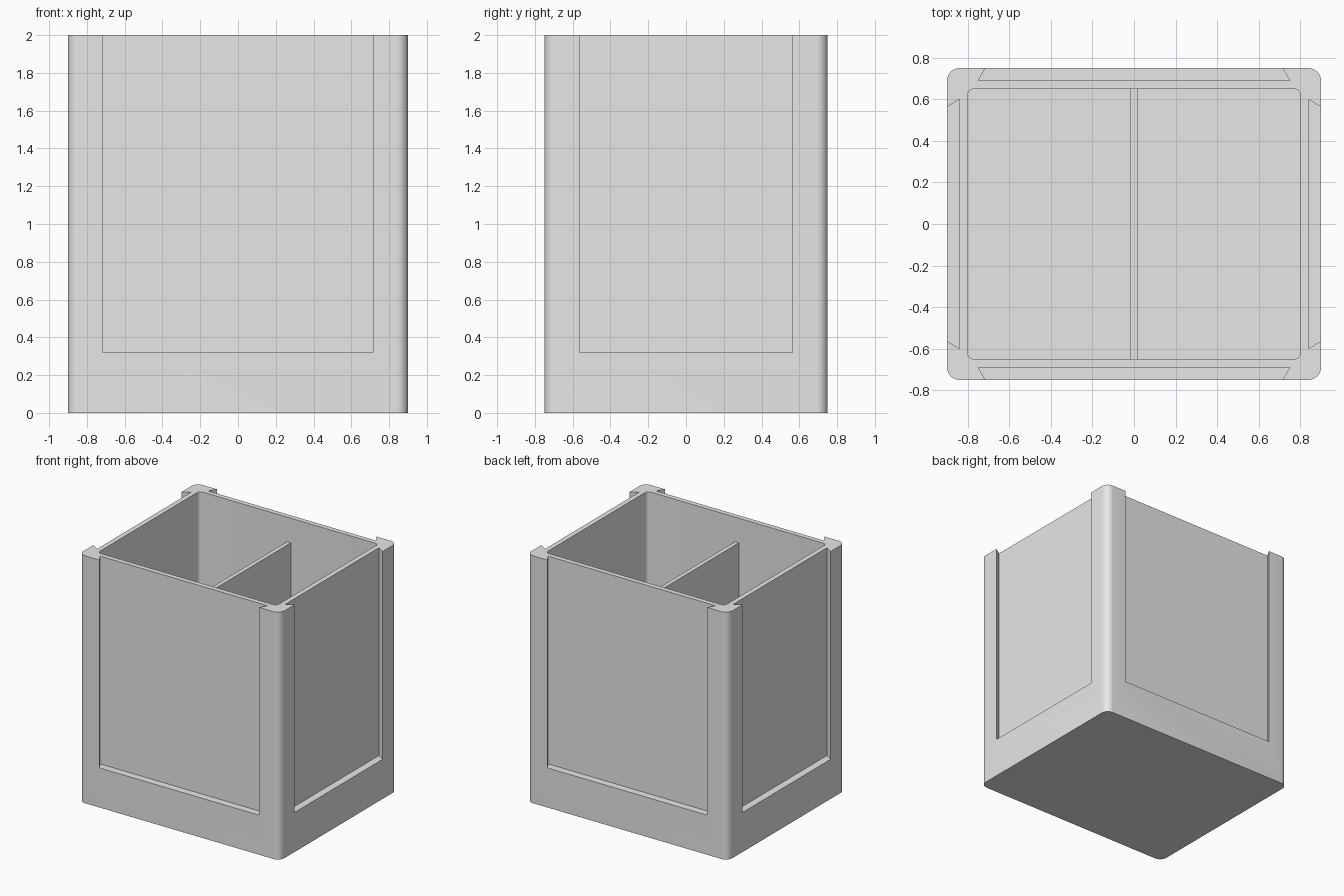
import bpy, bmesh
from math import sin, cos, pi, radians
from mathutils import Matrix

if "Cube" in bpy.data.objects:
    bpy.data.objects.remove(bpy.data.objects["Cube"])

WIDTH, DEPTH, HEIGHT = 1.8, 1.5, 2.0
WALL = 0.1

grey = bpy.data.materials.new("light grey")
grey.use_nodes = True
grey.diffuse_color = (0.8, 0.8, 0.8, 1)
grey.node_tree.nodes["Principled BSDF"].inputs["Base Color"].default_value = (0.8, 0.8, 0.8, 1)


def rounded_rect(hx, hy, r, steps=8):
    """Counter-clockwise outline of a rectangle with round corners."""
    pts = []
    for i, (sx, sy) in enumerate([(1, 1), (-1, 1), (-1, -1), (1, -1)]):
        for k in range(steps + 1):
            a = (i + k / steps) * pi / 2
            pts.append((sx * (hx - r) + r * cos(a), sy * (hy - r) + r * sin(a)))
    return pts


def prism(name, outline, z0, z1, turn=0):
    """Upright solid from a flat outline, turned about z."""
    bm = bmesh.new()
    face = bm.faces.new([bm.verts.new((x, y, z0)) for x, y in outline])
    top = bmesh.ops.extrude_face_region(bm, geom=[face])["geom"]
    bmesh.ops.translate(bm, vec=(0, 0, z1 - z0),
                        verts=[v for v in top if isinstance(v, bmesh.types.BMVert)])
    bmesh.ops.transform(bm, matrix=Matrix.Rotation(turn, 4, 'Z'), verts=bm.verts)
    bmesh.ops.recalc_face_normals(bm, faces=bm.faces)
    mesh = bpy.data.meshes.new(name)
    bm.to_mesh(mesh)
    bm.free()
    mesh.materials.append(grey)
    obj = bpy.data.objects.new(name, mesh)
    bpy.context.collection.objects.link(obj)
    return obj


def combine(target, tool, operation):
    """Apply a boolean and remove the tool."""
    tool.hide_render = True
    mod = target.modifiers.new(tool.name, 'BOOLEAN')
    mod.operation, mod.object, mod.solver = operation, tool, 'EXACT'
    bpy.context.view_layer.objects.active = target
    bpy.ops.object.modifier_apply(modifier=mod.name)
    bpy.data.objects.remove(tool)


# Outer block with rounded upright corners
box = prism("box_body", rounded_rect(WIDTH / 2, DEPTH / 2, 0.06), 0, HEIGHT)

# Open inside
cavity = prism("cavity_cutter", rounded_rect(WIDTH / 2 - WALL, DEPTH / 2 - WALL, 0.03),
               WALL, HEIGHT + 0.2)
combine(box, cavity, 'DIFFERENCE')

# Dovetail panel slots on all four sides, open at the top
GROOVE = 0.06
for i in range(4):
    face_dist, inner, outer = ((DEPTH / 2, 0.75, 0.715), (WIDTH / 2, 0.6, 0.563))[i % 2]
    beyond = 2 * outer - inner
    slot = [(-inner, GROOVE - face_dist), (-beyond, -face_dist - GROOVE),
            (beyond, -face_dist - GROOVE), (inner, GROOVE - face_dist)]
    combine(box, prism("slot_cutter", slot, 0.32, HEIGHT + 0.2, i * pi / 2), 'DIFFERENCE')

# Divider across the middle, a little lower than the rim
hx, hy = 0.017, DEPTH / 2 - WALL + 0.02
divider = prism("divider", [(-hx, -hy), (hx, -hy), (hx, hy), (-hx, hy)], WALL - 0.02, 1.8)
combine(box, divider, 'UNION')

# Smooth corners, sharp edges
bpy.ops.object.select_all(action='DESELECT')
box.select_set(True)
bpy.context.view_layer.objects.active = box
bpy.ops.object.shade_smooth_by_angle(angle=radians(30))
